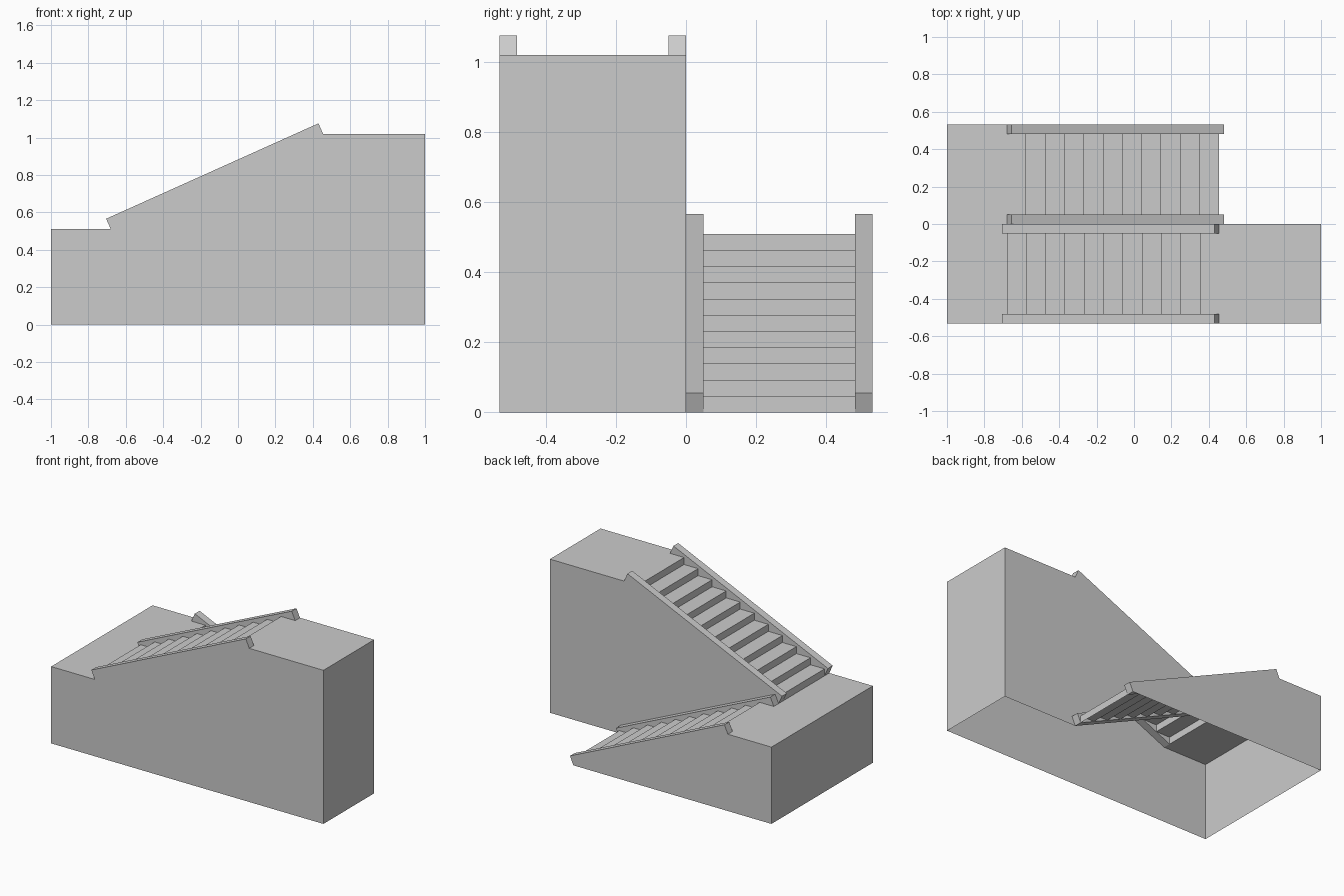
import bpy

if "Cube" in bpy.data.objects:
    bpy.data.objects.remove(bpy.data.objects["Cube"])

HALF_W, RAIL = 0.532, 0.05       # flight width, stringer width
X0, X1 = -0.68, 0.455            # run of the front flight
RISE, STEPS = 0.51, 11
TOP = 2 * RISE


def make(name, verts, faces):
    mesh = bpy.data.meshes.new(name)
    mesh.from_pydata(verts, [], faces)
    mesh.update()
    obj = bpy.data.objects.new(name, mesh)
    bpy.context.collection.objects.link(obj)
    return obj


def panel(name, pts, y, flip=False):
    # flat upright sheet from an (x, z) outline
    pts = pts[::-1] if flip else pts
    return make(name, [(x, y, z) for x, z in pts], [range(len(pts))])


def strip(name, pts, y0, y1):
    # open (x, z) profile swept across y
    n = len(pts)
    verts = [(x, y, z) for y in (y0, y1) for x, z in pts]
    return make(name, verts, [(i, i + 1, n + i + 1, n + i) for i in range(n - 1)])


def prism(name, pts, y0, y1):
    # closed (x, z) outline, anticlockwise from the front, swept across y
    n = len(pts)
    verts = [(x, y, z) for y in (y0, y1) for x, z in pts]
    sides = [(i, n + i, n + (i + 1) % n, (i + 1) % n) for i in range(n)]
    return make(name, verts, [tuple(range(n)), tuple(range(2 * n - 1, n - 1, -1))] + sides)


def flight(name, y0, y1, base, mirrored):
    # folded steps plus a raised stringer on each side
    run, h = (X1 - X0) / STEPS, RISE / STEPS
    steps = []
    for i in range(STEPS):
        steps += [(X0 + i * run, base + i * h), (X0 + i * run, base + (i + 1) * h)]
    steps.append((X1, base + RISE))
    rail = [(X0, base), (X1, base + RISE),
            (X1 - 0.025, base + RISE + 0.056), (X0 - 0.025, base + 0.056)]
    if mirrored:
        steps = [(X0 + X1 - x, z) for x, z in reversed(steps)]
        rail = [(X0 + X1 - x, z) for x, z in reversed(rail)]
    strip(name + "_steps", steps, y0 + RAIL, y1 - RAIL)
    prism(name + "_stringer_a", rail, y0, y0 + RAIL)
    prism(name + "_stringer_b", rail, y1 - RAIL, y1)


# stair flights
flight("upper_flight", -HALF_W, 0, RISE, False)
flight("lower_flight", 0, HALF_W, 0, True)

# landings with their end walls
strip("middle_landing", [(-1, 0), (-1, RISE), (X0, RISE)], -HALF_W, HALF_W)
strip("top_landing", [(X1, TOP), (1, TOP), (1, 0)], -HALF_W, 0)

# side walls, open underneath
panel("front_wall", [(-1, 0), (1, 0), (1, TOP), (X1, TOP), (X0, RISE), (-1, RISE)], -HALF_W)
panel("middle_wall", [(X1, 0), (1, 0), (1, TOP), (X1, TOP), (X0, RISE)], 0, True)
panel("back_wall", [(-1, 0), (X1, 0), (X0, RISE), (-1, RISE)], HALF_W, True)
